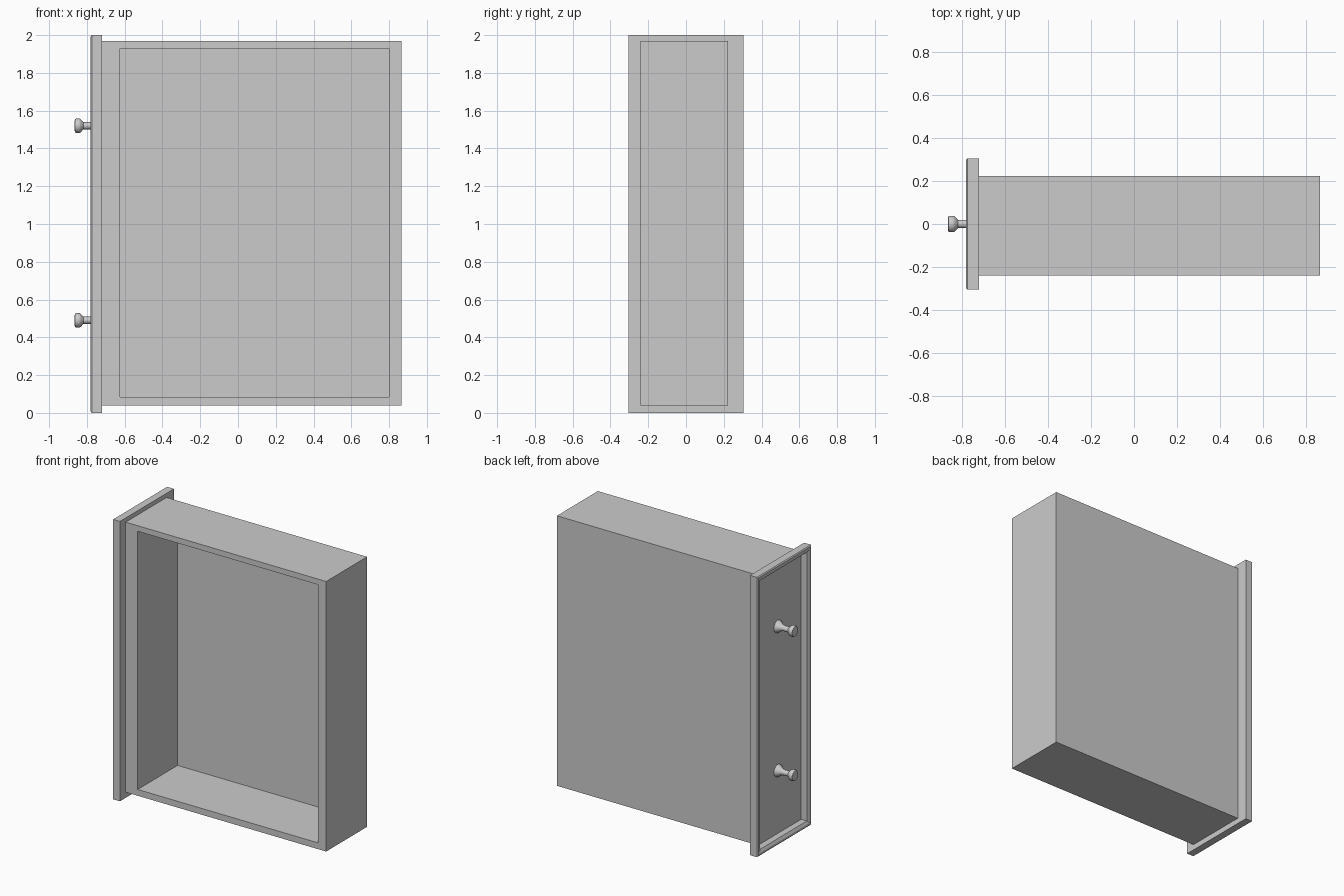
import bpy, bmesh, math
from mathutils import Vector

cube = bpy.data.objects.get("Cube")
if cube:
    bpy.data.objects.remove(cube, do_unlink=True)

grey = bpy.data.materials.new("plain grey")
grey.use_nodes = True
colour = (0.6, 0.6, 0.6, 1)
grey.diffuse_color = colour
grey.node_tree.nodes["Principled BSDF"].inputs["Base Color"].default_value = colour


def loft(name, rings):
    """Join rings of points into a closed solid, capped at both ends."""
    bm = bmesh.new()
    loops = [[bm.verts.new(p) for p in ring] for ring in rings]
    for a, b in zip(loops, loops[1:]):
        n = len(a)
        for i in range(n):
            j = (i + 1) % n
            bm.faces.new((a[i], a[j], b[j], b[i]))
    bm.faces.new(loops[0])
    bm.faces.new(loops[-1])
    bmesh.ops.recalc_face_normals(bm, faces=bm.faces)
    mesh = bpy.data.meshes.new(name)
    bm.to_mesh(mesh)
    bm.free()
    mesh.materials.append(grey)
    obj = bpy.data.objects.new(name, mesh)
    bpy.context.collection.objects.link(obj)
    return obj


def rect_y(y, x0, x1, z0, z1):
    return [(x0, y, z0), (x1, y, z0), (x1, y, z1), (x0, y, z1)]


def rect_x(x, inset):
    h, z0, z1 = 0.305 - inset, inset, 2 - inset
    return [(x, -h, z0), (x, h, z0), (x, h, z1), (x, -h, z1)]


def circle_x(x, r, z, n=24):
    return [(x, r * math.cos(math.tau * i / n), z + r * math.sin(math.tau * i / n))
            for i in range(n)]


# Drawer box, open towards the front
outer = (-0.72, 0.865, 0.04, 1.97)
inner = (-0.625, 0.80, 0.085, 1.93)
loft("drawer_box", [rect_y(0.222, *outer), rect_y(-0.24, *outer),
                    rect_y(-0.24, *inner), rect_y(0.21, *inner)])

# Face panel: chamfered rim around a deep recess
panel = [(-0.72, 0), (-0.774, 0), (-0.78, 0.007), (-0.78, 0.022),
         (-0.77, 0.04), (-0.725, 0.04)]
loft("face_panel", [rect_x(x, inset) for x, inset in panel])

# Two turned knobs: flared foot, thin stem, rounded head
knob = [(-0.723, 0.044), (-0.735, 0.042), (-0.762, 0.022), (-0.78, 0.019),
        (-0.818, 0.019), (-0.832, 0.034), (-0.838, 0.038), (-0.857, 0.038),
        (-0.863, 0.034), (-0.865, 0.026)]
for name, z in (("lower_knob", 0.49), ("upper_knob", 1.52)):
    obj = loft(name, [circle_x(x, r, z) for x, r in knob])
    bpy.ops.object.select_all(action="DESELECT")
    obj.select_set(True)
    bpy.context.view_layer.objects.active = obj
    bpy.ops.object.shade_smooth_by_angle(angle=math.radians(35))
